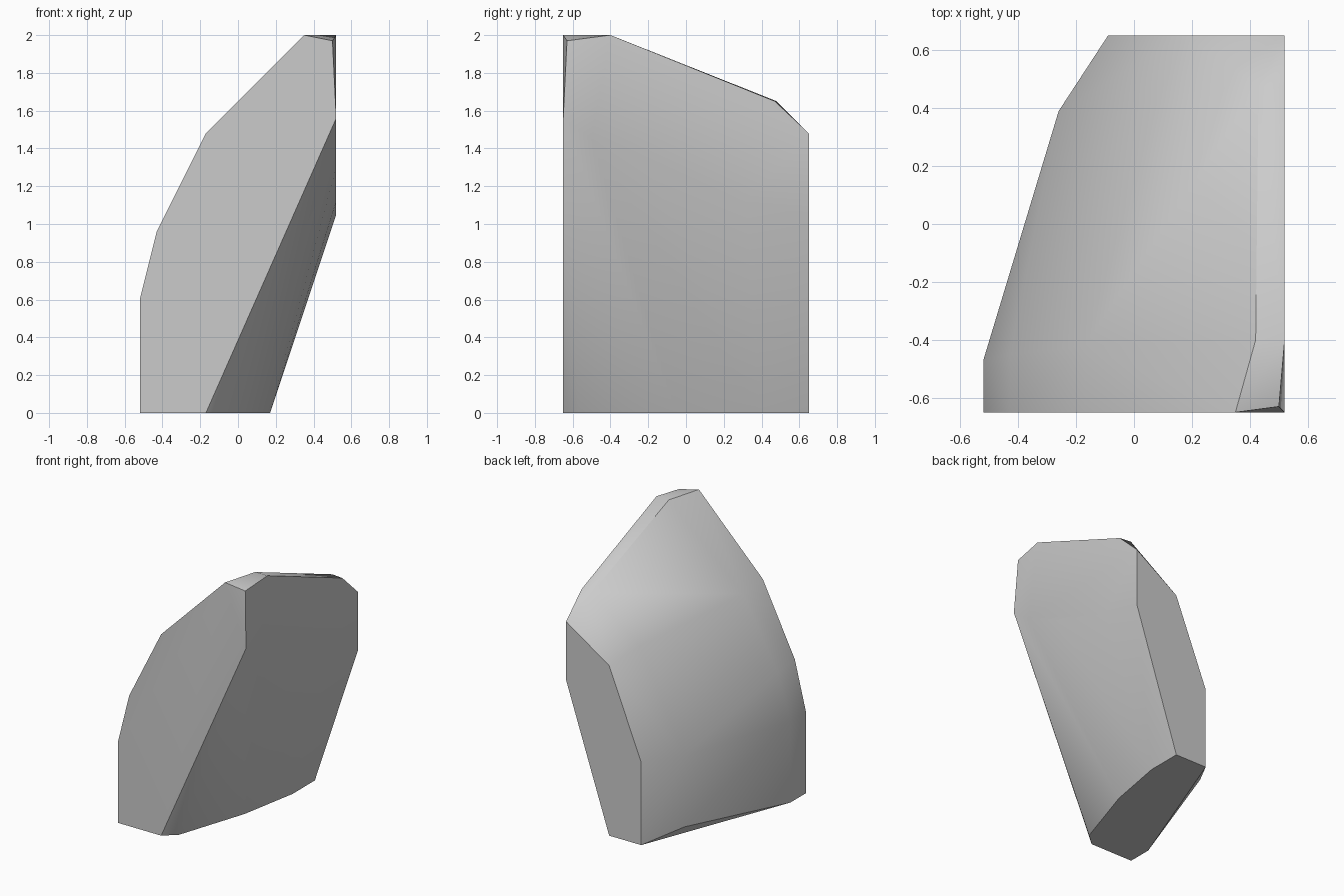
import bpy
import bmesh
import math
from mathutils import Vector

# Remove the default object
default_object = bpy.data.objects.get("Cube")
if default_object:
    bpy.data.objects.remove(default_object, do_unlink=True)


def make_material(name, value):
    """Flat grey used by both the viewport and the render."""
    material = bpy.data.materials.new(name)
    material.use_nodes = True
    colour = (value, value, value, 1.0)
    material.diffuse_color = colour
    material.node_tree.nodes["Principled BSDF"].inputs["Base Color"].default_value = colour
    return material


def on_plane(axis, offset, outline):
    """Place a flat outline on the plane where the given axis equals offset."""
    points = []
    for first, second in outline:
        coordinates = [first, second]
        coordinates.insert("xyz".index(axis), offset)
        points.append(Vector(coordinates))
    return points


def build_hull(name, points, material, smooth_angle):
    """Wrap the cut planes and bevel corners in one faceted solid."""
    mesh = bpy.data.meshes.new(name)
    bm = bmesh.new()
    for point in points:
        bm.verts.new(point)
    result = bmesh.ops.convex_hull(bm, input=bm.verts)
    unused = {v for key in ("geom_interior", "geom_unused") for v in result[key]
              if isinstance(v, bmesh.types.BMVert) and v.is_valid}
    bmesh.ops.delete(bm, geom=list(unused), context="VERTS")
    # Merge the coplanar triangles of the flat cuts
    bmesh.ops.dissolve_limit(bm, angle_limit=math.radians(0.5),
                             verts=bm.verts, edges=bm.edges)
    bmesh.ops.recalc_face_normals(bm, faces=bm.faces)
    bm.to_mesh(mesh)
    bm.free()
    mesh.materials.append(material)
    obj = bpy.data.objects.new(name, mesh)
    bpy.context.collection.objects.link(obj)
    bpy.ops.object.select_all(action="DESELECT")
    obj.select_set(True)
    bpy.context.view_layer.objects.active = obj
    bpy.ops.object.shade_smooth_by_angle(angle=math.radians(smooth_angle))
    return obj


# Flat front cut, as (x, z)
front_cut = on_plane("y", -0.65, [
    (-0.52, 0), (-0.52, 0.6), (-0.43, 0.96), (-0.17, 1.48),
    (0.35, 2), (0.52, 1.56), (-0.17, 0)])

# Flat back cut, as (x, z)
back_cut = on_plane("y", 0.65, [
    (-0.09, 0), (-0.09, 0.61), (0.17, 1.25),
    (0.52, 1.48), (0.52, 1.05), (0.17, 0)])

# Flat upper side cut, as (y, z)
side_cut = on_plane("x", 0.52, [
    (-0.4, 2), (0.47, 1.65), (0.32, 1.12), (-0.2, 1.3), (-0.5, 1.45)])

# Base outline, as (x, y)
base = on_plane("z", 0, [
    (-0.52, -0.47), (-0.08, -0.57), (0.09, -0.05), (0.17, 0.39)])

# Soft bevel corners of the rounded back and roof
bevel_corners = [Vector(p) for p in (
    (0.5, -0.63, 1.97), (0.42, -0.4, 2), (0.43, 0.48, 1.65),
    (-0.52, -0.47, 0.6), (-0.43, -0.45, 0.94), (-0.17, -0.42, 1.46),
    (0.08, 0.42, 1.33), (-0.26, 0.39, 0.08), (-0.26, 0.39, 0.6))]

stone_grey = make_material("stone grey", 0.6)
build_hull("rock", front_cut + back_cut + side_cut + base + bevel_corners,
           stone_grey, 30)
